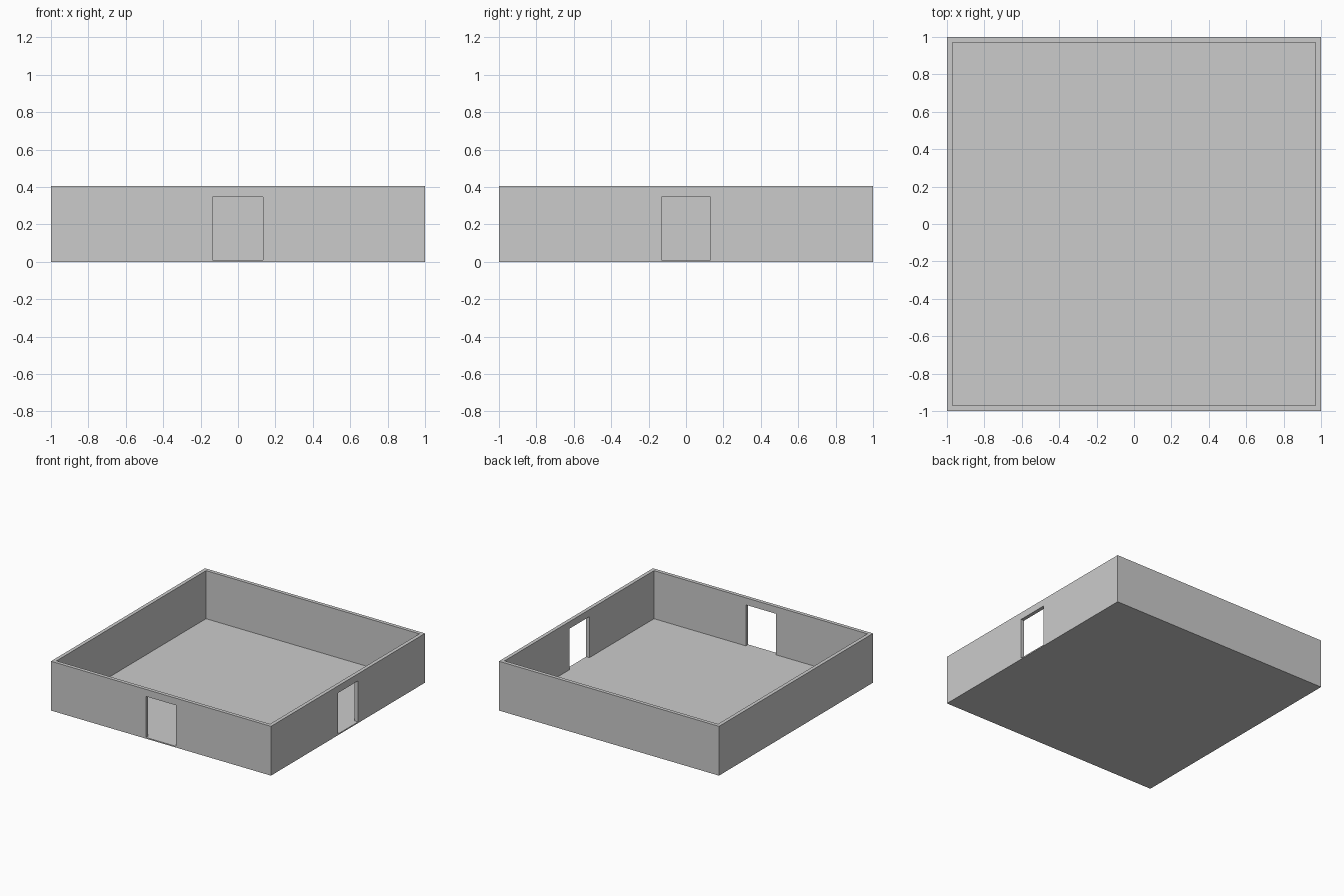
import bpy

if "Cube" in bpy.data.objects:
    bpy.data.objects.remove(bpy.data.objects["Cube"])

HEIGHT, FLOOR, WALL = 0.405, 0.01, 0.03
DOOR_TOP = 0.347


def box(name, lo, hi):
    """Axis-aligned box between two corners, with its scale baked in."""
    bpy.ops.mesh.primitive_cube_add(size=1)
    ob = bpy.context.object
    ob.name = name
    for v in ob.data.vertices:
        v.co = [hi[i] if v.co[i] > 0 else lo[i] for i in range(3)]
    return ob


def cut(target, cutter):
    """Subtract the cutter from the target and remove the cutter."""
    cutter.hide_render = True
    mod = target.modifiers.new(cutter.name, 'BOOLEAN')
    mod.operation = 'DIFFERENCE'
    mod.solver = 'EXACT'
    mod.object = cutter
    bpy.context.view_layer.objects.active = target
    bpy.ops.object.modifier_apply(modifier=mod.name)
    bpy.data.objects.remove(cutter)


# Open-topped room: floor and four walls
room = box("room_walls_and_floor", (-1, -1, 0), (1, 1, HEIGHT))
inner = 1 - WALL
cut(room, box("cavity", (-inner, -inner, FLOOR), (inner, inner, HEIGHT + 0.1)))

# Doorway in the front wall, sill level with the floor
cut(room, box("front_doorway", (-0.137, -1.1, FLOOR), (0.135, -0.9, DOOR_TOP)))

# Doorway in the right wall
cut(room, box("right_doorway", (0.9, -0.132, FLOOR), (1.1, 0.13, DOOR_TOP)))
